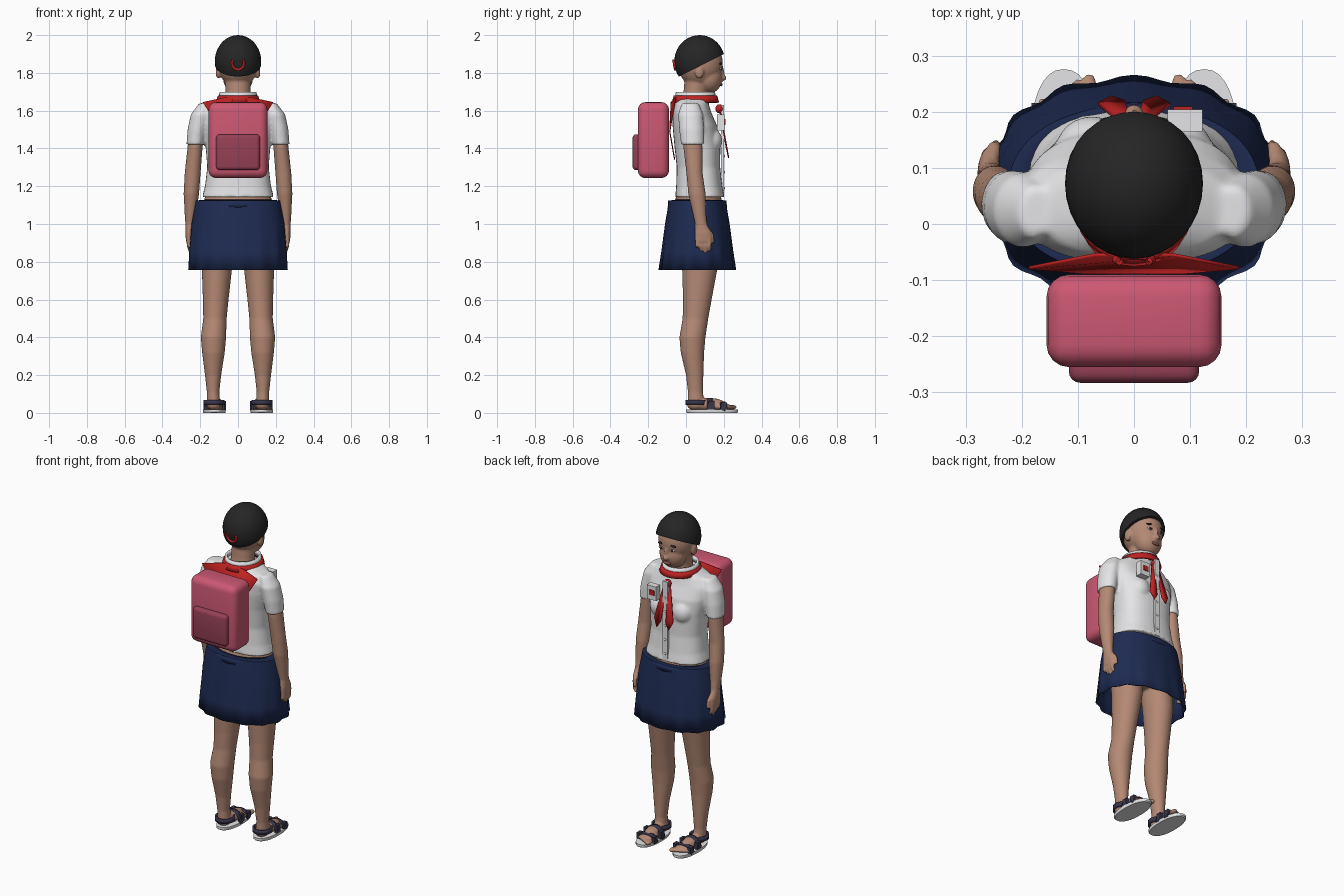
import bpy, bmesh, math
from math import cos, sin, pi
from mathutils import Matrix, Vector

if "Cube" in bpy.data.objects:
    bpy.data.objects.remove(bpy.data.objects["Cube"])


def material(name, rgb):
    col = [(c / 255 / 12.92 if c < 11 else ((c / 255 + 0.055) / 1.055) ** 2.4) for c in rgb] + [1]
    m = bpy.data.materials.new(name)
    m.use_nodes = True
    m.diffuse_color = col
    m.node_tree.nodes["Principled BSDF"].inputs["Base Color"].default_value = col
    return m


SKIN = material("skin", (180, 137, 116))
WHITE = material("white", (232, 232, 234))
BLACK = material("black", (37, 37, 37))
NAVY = material("navy", (30, 43, 82))
RED = material("red", (192, 34, 34))
PINK = material("pink", (204, 88, 114))
DARK_PINK = material("dark pink", (150, 64, 86))
STRAP = material("strap grey", (56, 54, 76))
LIP = material("lip", (150, 92, 82))


def ball(bm, c, r, rot=0):
    m = Matrix.Translation(c) @ Matrix.Rotation(rot, 4, 'Y') @ Matrix.Diagonal((*r, 1))
    bmesh.ops.create_uvsphere(bm, u_segments=32, v_segments=20, radius=1, matrix=m)


def box(bm, lo, hi, bevel=0):
    lo, hi = Vector(lo), Vector(hi)
    m = Matrix.Translation((lo + hi) / 2) @ Matrix.Diagonal((*(hi - lo), 1))
    bmesh.ops.create_cube(bm, size=1, matrix=m)
    if bevel:
        bmesh.ops.bevel(bm, geom=bm.edges[:], offset=bevel, segments=4, profile=0.5, affect='EDGES')


def tube(bm, sections, side=1, n=32, power=2, caps=True, lobes=0):
    """Loft of level rings given as x, y, z, x radius, y radius and optional pleat depth."""
    rings = []
    for x, y, z, rx, ry, *wave in sections:
        ring = []
        for i in range(n):
            a = 2 * pi * i / n
            k = 1 + (wave[0] * cos(lobes * (a - pi / 2)) if wave else 0)
            px = math.copysign(abs(cos(a)) ** (2 / power), cos(a)) * rx * k
            py = math.copysign(abs(sin(a)) ** (2 / power), sin(a)) * ry * k
            ring.append(bm.verts.new((side * x + px, y + py, z)))
        rings.append(ring)
    for p, q in zip(rings, rings[1:]):
        for i in range(n):
            j = (i + 1) % n
            bm.faces.new((p[i], p[j], q[j], q[i]))
    if caps:
        bm.faces.new(rings[0])
        bm.faces.new(rings[-1])


def part(name, bm, mat, voxel=0, thick=0, angle=40):
    bmesh.ops.recalc_face_normals(bm, faces=bm.faces[:])
    me = bpy.data.meshes.new(name)
    bm.to_mesh(me)
    bm.free()
    me.materials.append(mat)
    ob = bpy.data.objects.new(name, me)
    bpy.context.collection.objects.link(ob)
    me.shade_smooth()
    me.set_sharp_from_angle(angle=math.radians(angle))
    if voxel:
        r = ob.modifiers.new("fuse", 'REMESH')
        r.mode, r.voxel_size, r.use_smooth_shade = 'VOXEL', voxel, True
        s = ob.modifiers.new("soften", 'SMOOTH')
        s.factor, s.iterations = 0.5, 4
    if thick:
        s = ob.modifiers.new("thickness", 'SOLIDIFY')
        s.thickness, s.offset = thick, 0
    return ob


def band(name, c, rx, ry, h, mat, thick, flare=1, tilt=0):
    bm = bmesh.new()
    tube(bm, [(0, 0, -h / 2, rx * flare, ry * flare), (0, 0, h / 2, rx, ry)], caps=False)
    bm.transform(Matrix.Translation(c) @ Matrix.Rotation(tilt, 4, 'X'))
    return part(name, bm, mat, thick=thick)


def plate(name, pts, mat, thick=0.006):
    bm = bmesh.new()
    bm.faces.new([bm.verts.new(p) for p in pts])
    return part(name, bm, mat, thick=thick)


# Head, neck, nose and ears
bm = bmesh.new()
ball(bm, (0, 0.075, 1.85), (0.107, 0.12, 0.13))
ball(bm, (0, 0.12, 1.776), (0.08, 0.073, 0.086))
ball(bm, (0, 0.194, 1.773), (0.018, 0.02, 0.016))
ball(bm, (0, 0.186, 1.8), (0.011, 0.018, 0.04))
tube(bm, [(0, 0.04, 1.58, 0.08, 0.075), (0, 0.05, 1.7, 0.066, 0.063), (0, 0.065, 1.8, 0.07, 0.07)])
for s in (1, -1):
    ball(bm, (s * 0.105, 0.07, 1.805), (0.013, 0.024, 0.036))
part("head", bm, SKIN, voxel=0.006)

# Face
for s, side in ((1, "left"), (-1, "right")):
    for nm, z, y, r, rot, mat in (("eye", 1.822, 0.184, (0.017, 0.006, 0.007), 0, WHITE),
                                  ("pupil", 1.822, 0.188, (0.008, 0.005, 0.007), 0, BLACK),
                                  ("brow", 1.85, 0.183, (0.024, 0.008, 0.006), s * 0.15, BLACK)):
        bm = bmesh.new()
        ball(bm, (s * 0.038, y, z), r, rot)
        part(f"{side}_{nm}", bm, mat)
bm = bmesh.new()
ball(bm, (0, 0.186, 1.738), (0.026, 0.008, 0.009))
part("lips", bm, LIP)

# Hair cap with slanted rim
bm = bmesh.new()
ball(bm, (0, 0.072, 1.86), (0.123, 0.134, 0.14))
cut = bmesh.ops.bisect_plane(bm, geom=bm.verts[:] + bm.edges[:] + bm.faces[:], plane_co=(0, 0.07, 1.835),
                             plane_no=(0, -0.5, 1), clear_inner=True)
bmesh.ops.contextual_create(bm, geom=[e for e in cut["geom_cut"] if isinstance(e, bmesh.types.BMEdge)])
part("hair", bm, BLACK)

# Hair tie, an open loop
cu = bpy.data.curves.new("hair_tie", 'CURVE')
cu.dimensions, cu.bevel_depth, cu.bevel_resolution = '3D', 0.007, 3
sp = cu.splines.new('POLY')
sp.points.add(16)
for i, p in enumerate(sp.points):
    a = pi * (0.8 + 1.4 * i / 16)
    p.co = (0.032 * cos(a), -0.063 - 0.006 * sin(a), 1.85 + 0.032 * sin(a), 1)
cu.materials.append(RED)
bpy.context.collection.objects.link(bpy.data.objects.new("hair_tie", cu))

# Shirt with sleeves and bust
bm = bmesh.new()
tube(bm, [(0, 0.073, 1.142, 0.19, 0.13), (0, 0.07, 1.2, 0.175, 0.122), (0, 0.066, 1.3, 0.163, 0.115),
          (0, 0.06, 1.42, 0.172, 0.122), (0, 0.047, 1.52, 0.195, 0.118), (0, 0.032, 1.59, 0.2, 0.102),
          (0, 0.03, 1.635, 0.165, 0.09), (0, 0.045, 1.67, 0.09, 0.085)], power=2.5)
for s in (1, -1):
    tube(bm, [(0.226, 0.035, 1.42, 0.047, 0.061), (0.215, 0.03, 1.5, 0.052, 0.066),
              (0.196, 0.024, 1.58, 0.054, 0.066), (0.175, 0.022, 1.64, 0.03, 0.045)], s)
    ball(bm, (s * 0.075, 0.13, 1.44), (0.065, 0.062, 0.07))
part("shirt", bm, WHITE, voxel=0.008)

# Placket and buttons
bm = bmesh.new()
box(bm, (-0.016, 0.185, 1.145), (0.016, 0.202, 1.63))
part("placket", bm, WHITE)
bm = bmesh.new()
for i in range(5):
    ball(bm, (0, 0.203, 1.19 + 0.085 * i), (0.007, 0.004, 0.007))
part("buttons", bm, WHITE)

# Chest badge
for nm, lo, hi, mat in (("badge", (0.06, 0.165, 1.495), (0.122, 0.204, 1.58), WHITE),
                        ("badge_patch", (0.07, 0.203, 1.525), (0.104, 0.209, 1.555), RED)):
    bm = bmesh.new()
    box(bm, lo, hi)
    part(nm, bm, mat)

# Collar and neckerchief
band("collar", (0, 0.05, 1.68), 0.092, 0.098, 0.035, WHITE, 0.012, 1.05)
band("neckerchief_ring", (0, 0.05, 1.66), 0.1, 0.108, 0.035, RED, 0.014, 1.1)
plate("neckerchief_back", [(-0.07, -0.055, 1.67), (-0.187, -0.078, 1.645), (-0.09, -0.086, 1.49),
                           (0, -0.06, 1.34), (0.09, -0.086, 1.49), (0.187, -0.078, 1.645), (0.07, -0.055, 1.67)], RED)
bm = bmesh.new()
ball(bm, (0, 0.178, 1.61), (0.024, 0.022, 0.024))
part("neckerchief_knot", bm, RED)
for s, side in ((1, "left"), (-1, "right")):
    plate(f"{side}_neckerchief_tail", [(s * 0.004, 0.178, 1.615), (s * 0.02, 0.178, 1.615),
          (s * 0.064, 0.214, 1.4), (s * 0.04, 0.226, 1.35), (s * 0.016, 0.218, 1.39)], RED)

# Arms and hands
for s, side in ((1, "left"), (-1, "right")):
    bm = bmesh.new()
    tube(bm, [(0.215, 0.035, 1.52, 0.04, 0.048), (0.228, 0.037, 1.4, 0.04, 0.05), (0.24, 0.045, 1.27, 0.042, 0.043),
              (0.247, 0.058, 1.16, 0.041, 0.046), (0.252, 0.072, 1.05, 0.03, 0.035),
              (0.255, 0.08, 1.0, 0.024, 0.032), (0.26, 0.09, 0.95, 0.019, 0.045), (0.26, 0.09, 0.905, 0.015, 0.042)], s)
    for i in range(4):
        y, drop = 0.06 + 0.021 * i, (0.03, 0.01, 0, 0.012)[i]
        tube(bm, [(0.261, y, 0.93, 0.012, 0.012), (0.26, y, 0.88, 0.011, 0.011), (0.25, y, 0.845 + drop, 0.009, 0.009)], s)
    tube(bm, [(0.256, 0.1, 0.99, 0.014, 0.014), (0.25, 0.134, 0.945, 0.012, 0.013), (0.245, 0.142, 0.9, 0.009, 0.009)], s)
    part(f"{side}_arm", bm, SKIN, voxel=0.006)

# Hips, legs and feet
bm = bmesh.new()
tube(bm, [(0, 0.06, 0.86, 0.19, 0.12), (0, 0.06, 1.0, 0.198, 0.135), (0, 0.065, 1.1, 0.19, 0.13),
          (0, 0.068, 1.2, 0.155, 0.105)])
for s in (1, -1):
    tube(bm, [(0.105, 0.065, 0.95, 0.09, 0.1), (0.112, 0.072, 0.75, 0.079, 0.092), (0.118, 0.06, 0.6, 0.068, 0.076),
              (0.122, 0.05, 0.5, 0.062, 0.068), (0.13, 0.034, 0.4, 0.067, 0.069), (0.13, 0.034, 0.32, 0.06, 0.062),
              (0.132, 0.046, 0.2, 0.043, 0.046), (0.132, 0.05, 0.11, 0.033, 0.04), (0.13, 0.053, 0.05, 0.036, 0.045)], s)
    ball(bm, (s * 0.128, 0.05, 0.045), (0.038, 0.045, 0.032))
    ball(bm, (s * 0.125, 0.12, 0.045), (0.042, 0.09, 0.034))
    ball(bm, (s * 0.12, 0.18, 0.034), (0.05, 0.055, 0.022))
    for i in range(5):
        ball(bm, (s * (0.08 + 0.021 * i), 0.242 - 0.011 * i, 0.03), (0.015 - 0.001 * i, 0.028, 0.013))
part("legs", bm, SKIN, voxel=0.006)

# Sandals
for s, side in ((1, "left"), (-1, "right")):
    bm = bmesh.new()
    tube(bm, [(0.125, 0.138, z, 0.06 * k, 0.138 * k) for z, k in ((0, 0.96), (0.005, 1), (0.019, 1))], s, power=2.3)
    part(f"{side}_sole", bm, WHITE)
    band(f"{side}_ankle_strap", (s * 0.127, 0.055, 0.055), 0.05, 0.052, 0.026, STRAP, 0.01)
    for nm, y, h in (("instep", 0.125, 0.064), ("toe", 0.195, 0.045)):
        band(f"{side}_{nm}_strap", (s * 0.123, y, 0.022), 0.056, h - 0.01, 0.028, STRAP, 0.008, tilt=pi / 2).scale.z = 1
    bm = bmesh.new()
    for y, z in ((0.135, 0.05), (0.2, 0.042)):
        for dx in (-0.05, 0.05):
            box(bm, (s * 0.123 + dx - 0.01, y - 0.016, 0.018), (s * 0.123 + dx + 0.01, y + 0.016, z + 0.012))
    part(f"{side}_strap_tabs", bm, STRAP)
    # Trim straps above the sole
    for nm in ("instep", "toe"):
        me = bpy.data.objects[f"{side}_{nm}_strap"].data
        bm = bmesh.new()
        bm.from_mesh(me)
        bmesh.ops.bisect_plane(bm, geom=bm.verts[:] + bm.edges[:] + bm.faces[:], plane_co=(0, 0, 0.012),
                               plane_no=(0, 0, 1), clear_inner=True)
        bm.to_mesh(me)
        bm.free()

# Flared skirt with rippled hem
bm = bmesh.new()
tube(bm, [(0, 0.06, 0.757, 0.26, 0.198, 0.025), (0, 0.06, 0.85, 0.256, 0.186, 0.012), (0, 0.06, 1.0, 0.243, 0.168, 0),
          (0, 0.06, 1.122, 0.222, 0.148, 0), (0, 0.062, 1.126, 0.17, 0.115, 0)],
     n=84, power=2.2, caps=False, lobes=14)
part("skirt", bm, NAVY, thick=0.006)
band("waistband", (0, 0.06, 1.105), 0.222, 0.15, 0.036, NAVY, 0.008, 1.02)

# Backpack
for nm, lo, hi, bev, mat in (("backpack", (-0.156, -0.255, 1.243), (0.156, -0.09, 1.645), 0.04, PINK),
                             ("backpack_pocket", (-0.116, -0.283, 1.285), (0.116, -0.23, 1.475), 0.02, DARK_PINK)):
    bm = bmesh.new()
    box(bm, lo, hi, bev)
    part(nm, bm, mat)
